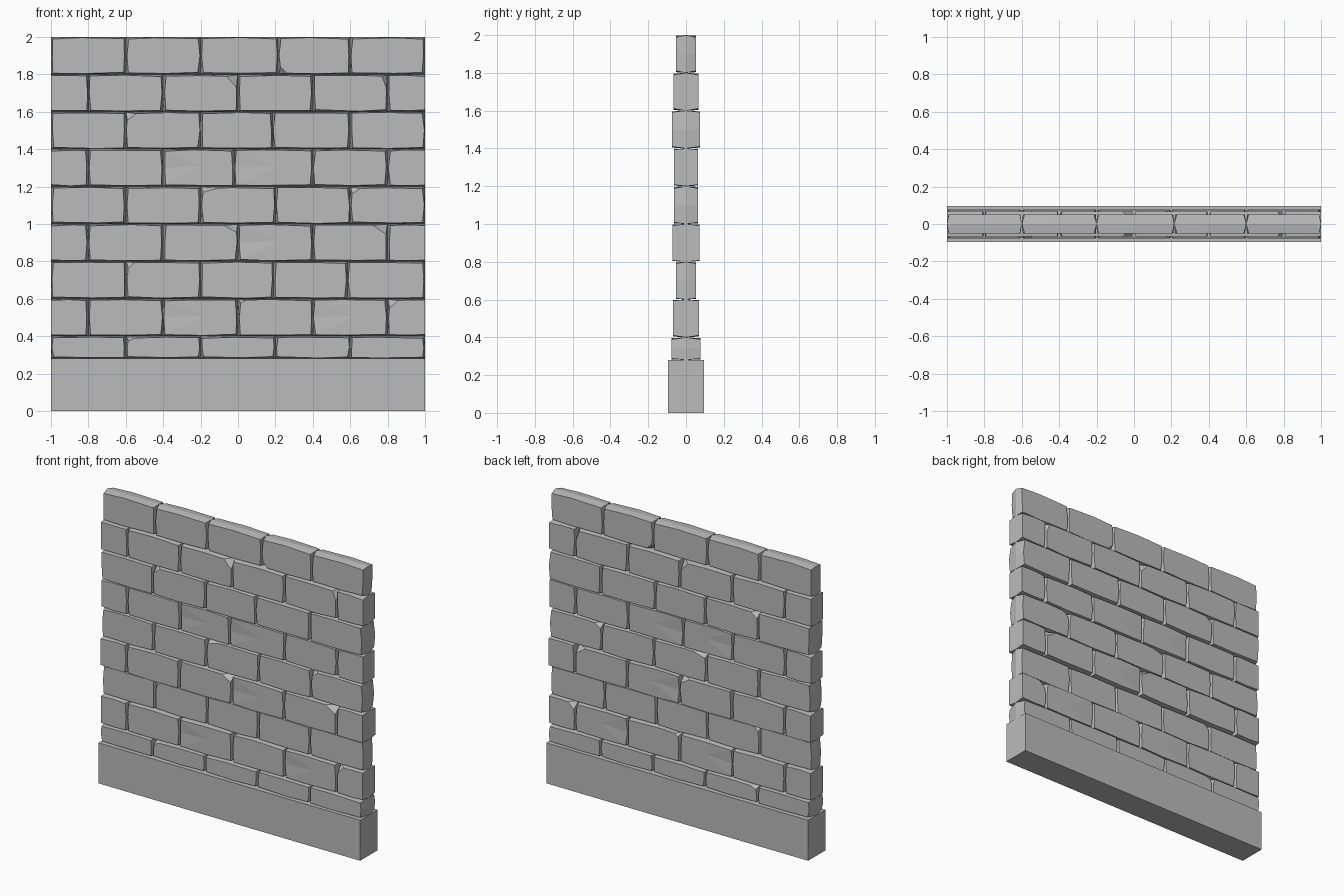
import bpy
import bmesh
import random
from mathutils import Vector

random.seed(4)
if "Cube" in bpy.data.objects:
    bpy.data.objects.remove(bpy.data.objects["Cube"], do_unlink=True)

stone = bpy.data.materials.new("grey stone")
stone.use_nodes = True
stone.diffuse_color = (0.5, 0.5, 0.5, 1)
stone.node_tree.nodes["Principled BSDF"].inputs["Base Color"].default_value = (0.5, 0.5, 0.5, 1)

BASE_TOP, COURSE = 0.28, 0.2
# half depth of each course, from the top down
DEPTHS = [0.052, 0.066, 0.073, 0.063, 0.063, 0.071, 0.052, 0.068, 0.077]
# joints that stray from the regular spacing: (course, joint) -> shift in x
SHIFTS = {(0, 3): 0.015, (2, 3): -0.015, (3, 3): -0.02, (6, 3): -0.01, (6, 4): -0.015}
# broken corners: (course, brick) -> list of (side, end, width, height)
CHIPS = {
    (0, 3): [(-1, -1, 0.055, 0.05)],
    (1, 2): [(1, 1, 0.07, 0.08)],
    (1, 4): [(1, 1, 0.035, 0.09)],
    (2, 1): [(-1, 1, 0.07, 0.05)],
    (2, 2): [(-1, 1, 0.03, 0.03)],
    (4, 0): [(1, 1, 0.03, 0.03)],
    (4, 2): [(-1, 1, 0.12, 0.035)],
    (4, 4): [(-1, 1, 0.07, 0.045)],
    (5, 2): [(1, 1, 0.09, 0.05)],
    (5, 4): [(1, 1, 0.09, 0.06)],
    (6, 1): [(-1, 1, 0.05, 0.05)],
    (7, 3): [(-1, 1, 0.05, 0.035)],
    (7, 5): [(-1, 1, 0.065, 0.06)],
    (8, 1): [(-1, 1, 0.08, 0.03)],
}
DENTED = {(3, 2), (3, 3), (5, 3), (7, 2), (7, 4)}


def make_object(name, bm):
    bmesh.ops.recalc_face_normals(bm, faces=bm.faces)
    mesh = bpy.data.meshes.new(name)
    bm.to_mesh(mesh)
    bm.free()
    mesh.materials.append(stone)
    obj = bpy.data.objects.new(name, mesh)
    bpy.context.collection.objects.link(obj)
    return obj


def chip_corner(bm, corner, face_y, side, end, width, height):
    """Slice off one front corner, running back to the middle of the joint."""
    a = Vector((corner.x - side * width, face_y, corner.z))
    b = Vector((corner.x, face_y, corner.z - end * height))
    c = Vector((corner.x, face_y * 0.2, corner.z))
    normal = (b - a).cross(c - a).normalized()
    if normal.dot(Vector((corner.x, face_y, corner.z)) - a) < 0:
        normal.negate()
    bmesh.ops.bisect_plane(bm, geom=bm.verts[:] + bm.edges[:] + bm.faces[:],
                           plane_co=a, plane_no=normal, clear_outer=True)
    bmesh.ops.holes_fill(bm, edges=[e for e in bm.edges if e.is_boundary], sides=0)


def brick(name, x0, x1, z0, z1, depth, chips, dented):
    """Rough block: full outline at the wall's middle, worn outline on both faces."""
    bm = bmesh.new()
    cx, cz = (x0 + x1) / 2, (z0 + z1) / 2
    hx, hz = (x1 - x0) / 2, (z1 - z0) / 2
    # corners and edge middles, anticlockwise
    around = [(-1, -1), (0, -1), (1, -1), (1, 0), (1, 1), (0, 1), (-1, 1), (-1, 0)]
    half_brick = hx < 0.15
    middle, worn = [], []
    for u, v in around:
        x, z = cx + u * hx, cz + v * hz
        middle.append((x, z))
        is_corner = u != 0 and v != 0
        inset_x = random.uniform(0.008, 0.016) if is_corner else random.uniform(0.003, 0.009)
        inset_z = random.uniform(0.006, 0.012) if is_corner else random.uniform(0.003, 0.007)
        # cut half bricks finish flush with the wall's end
        if half_brick and abs(x) > 0.99:
            inset_x = 0
        slide = random.uniform(-0.25, 0.25) * hx if u == 0 else 0
        worn.append((x - u * inset_x + slide, z - v * inset_z))

    rings = []
    for y, outline in ((-depth, worn), (0, middle), (depth, worn)):
        rings.append([bm.verts.new((x, y, z)) for x, z in outline])
    for near, far in zip(rings, rings[1:]):
        for i in range(len(near)):
            j = (i + 1) % len(near)
            bm.faces.new((near[i], near[j], far[j], far[i]))
    for ring in (rings[0], rings[-1]):
        if dented:
            # shallow hollow across the face
            hub = bm.verts.new((cx + hx * 0.1, ring[0].co.y, cz + hz * 0.1))
            ring[7].co.y *= 0.92
            for i in range(len(ring)):
                bm.faces.new((ring[i], ring[(i + 1) % len(ring)], hub))
        else:
            bm.faces.new(ring)
    bmesh.ops.recalc_face_normals(bm, faces=bm.faces)
    for side, end, width, height in chips:
        corner = Vector((cx + side * hx, 0, cz + end * hz))
        for face_y in (-depth, depth):
            chip_corner(bm, corner, face_y, side, end, width, height)
    make_object(name, bm)


# plinth
bm = bmesh.new()
bmesh.ops.create_cube(bm, size=1)
bmesh.ops.scale(bm, vec=(2, 0.19, BASE_TOP), verts=bm.verts)
bmesh.ops.translate(bm, vec=(0, 0, BASE_TOP / 2), verts=bm.verts)
make_object("plinth", bm)

# brick courses in running bond
for course, depth in enumerate(DEPTHS):
    top = 2 - course * COURSE
    bottom = max(top - COURSE, BASE_TOP)
    if course % 2:
        joints = [-1] + [-0.8 + 0.4 * i for i in range(5)] + [1]
    else:
        joints = [-1 + 0.4 * i for i in range(6)]
    joints = [x + SHIFTS.get((course, i), 0) for i, x in enumerate(joints)]
    for i, (x0, x1) in enumerate(zip(joints, joints[1:])):
        key = (course, i)
        brick(f"brick_course_{course + 1}_{i + 1}", x0, x1, bottom, top, depth,
              CHIPS.get(key, []), key in DENTED)
